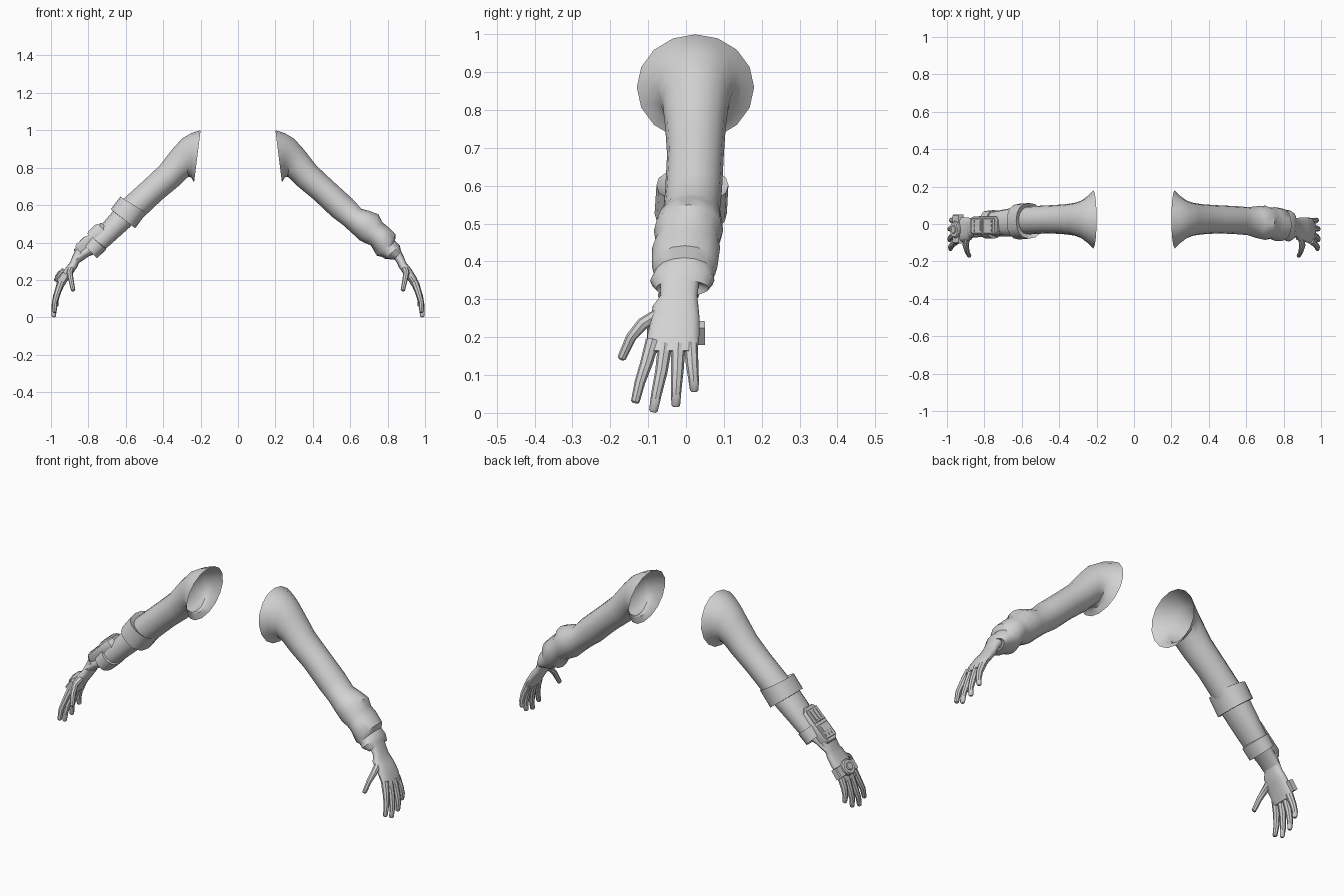
import bpy, bmesh, math
from mathutils import Vector, Matrix

if "Cube" in bpy.data.objects:
    bpy.data.objects.remove(bpy.data.objects["Cube"])

gray = bpy.data.materials.new("light_gray")
gray.diffuse_color = (0.65, 0.65, 0.65, 1)
gray.use_nodes = True
gray.node_tree.nodes["Principled BSDF"].inputs["Base Color"].default_value = gray.diffuse_color


def finish(name, bm, side):
    """Mirror to the given side and turn the bmesh into an object."""
    for v in bm.verts:
        v.co.x *= side
    bmesh.ops.recalc_face_normals(bm, faces=bm.faces[:])
    mesh = bpy.data.meshes.new(name)
    bm.to_mesh(mesh)
    bm.free()
    mesh.materials.append(gray)
    ob = bpy.data.objects.new(name, mesh)
    bpy.context.collection.objects.link(ob)
    return ob


def skin(bm, rings, cap_start=False, cap_end=False):
    loops = [[bm.verts.new(p) for p in r] for r in rings]
    for a, b in zip(loops, loops[1:]):
        for i in range(len(a)):
            j = (i + 1) % len(a)
            bm.faces.new((a[i], a[j], b[j], b[i]))
    if cap_start:
        bm.faces.new(loops[0])
    if cap_end:
        bm.faces.new(loops[-1])


def section(s, n=16, power=1.0):
    """Oval through an outer point, an inner point and a y range."""
    tx, tz, bx, bz, y0, y1 = s
    c = Vector(((tx + bx) / 2, (y0 + y1) / 2, (tz + bz) / 2))
    h = Vector(((tx - bx) / 2, 0, (tz - bz) / 2))
    w = Vector((0, (y1 - y0) / 2, 0))
    sp = lambda v: math.copysign(abs(v) ** power, v)
    return [c + h * sp(math.cos(i * math.tau / n)) + w * sp(math.sin(i * math.tau / n))
            for i in range(n)]


def sleeve(name, side, sections, n=16, power=1.0, cap=False):
    bm = bmesh.new()
    skin(bm, [section(s, n, power) for s in sections], cap_end=cap)
    return finish(name, bm, side)


def finger(name, side, pts, r0, r1):
    pts = [Vector(p) for p in pts]
    bm = bmesh.new()
    rings = []
    for k, p in enumerate(pts):
        d = (pts[min(k + 1, len(pts) - 1)] - pts[max(k - 1, 0)]).normalized()
        u = d.cross(Vector((0, 1, 0))).normalized()
        v = d.cross(u)
        r = r0 + (r1 - r0) * k / (len(pts) - 1)
        rings.append([p + (u * math.cos(a) + v * math.sin(a)) * r
                      for a in (math.tau * i / 8 for i in range(8))])
    # small rounded tip
    tip = pts[-1]
    rings.append([tip + (q - tip) * 0.6 + d * r1 * 0.4 for q in rings[-1]])
    skin(bm, rings, True, True)
    return finish(name, bm, side)


def frame(center, along):
    """Local x runs down the limb, local z points out of it."""
    d = Vector(along).normalized()
    y = Vector((0, 1, 0))
    n = Vector((-d.z, 0, d.x))
    m = Matrix((d, y, n)).transposed().to_4x4()
    return Matrix.Translation(center) @ m


def plate(name, mat, outline, z0, z1, inset=0.0):
    """Extruded outline, optionally with a chamfered top."""
    bm = bmesh.new()
    rings = [[Vector((x, y, z0)) for x, y in outline]]
    if inset:
        rings.append([Vector((x, y, z1 - inset)) for x, y in outline])
    c = sum((Vector((x, y, 0)) for x, y in outline), Vector()) / len(outline)
    top = []
    for x, y in outline:
        v = Vector((x, y, 0)) - c
        top.append(c + v * (1 - inset / max(v.length, 0.001)) + Vector((0, 0, z1)))
    rings.append(top)
    skin(bm, rings, True, True)
    bm.transform(mat)
    return finish(name, bm, -1)


def rect(x0, x1, y0, y1):
    return [(x0, y0), (x1, y0), (x1, y1), (x0, y1)]


# Upper sleeve, open at the shoulder
upper = [
    (.20, 1.0, .235, .72, -.13, .18), (.25, .985, .25, .748, -.10, .148),
    (.30, .955, .265, .752, -.075, .125), (.35, .90, .285, .735, -.062, .113),
    (.42, .81, .32, .70, -.055, .105), (.50, .735, .405, .63, -.05, .10),
    (.61, .635, .50, .54, -.055, .095)]
# Puffed lower sleeve of the plain arm
puffs = [
    (.66, .58, .56, .495, -.06, .09), (.70, .57, .61, .45, -.075, .095),
    (.752, .55, .65, .412, -.085, .098), (.77, .51, .685, .395, -.08, .088),
    (.80, .485, .71, .385, -.09, .09), (.843, .442, .743, .328, -.09, .083),
    (.84, .41, .765, .325, -.083, .073), (.865, .385, .787, .313, -.095, .075),
    (.872, .35, .832, .308, -.08, .06), (.86, .355, .83, .325, -.06, .03)]
sleeve("puffed_sleeve", 1, upper + puffs)
sleeve("upper_sleeve", -1, upper + [(.65, .59, .545, .50, -.055, .095)])

# Hands
palm = [
    (.865, .37, .82, .33, -.068, .035), (.888, .32, .85, .292, -.068, .03),
    (.897, .295, .86, .268, -.088, .033), (.927, .258, .883, .235, -.093, .036),
    (.955, .212, .912, .195, -.102, .035), (.972, .165, .936, .157, -.105, .03)]
fingers = {
    "thumb": [(.893, -.065, .262), (.90, -.115, .235), (.893, -.145, .20), (.881, -.17, .145)],
    "index_finger": [(.945, -.088, .19), (.966, -.105, .13), (.98, -.122, .08), (.981, -.134, .03)],
    "middle_finger": [(.95, -.055, .18), (.971, -.065, .11), (.984, -.078, .05), (.985, -.086, .006)],
    "ring_finger": [(.95, -.02, .18), (.973, -.023, .11), (.984, -.026, .06), (.982, -.027, .02)],
    "little_finger": [(.945, .013, .18), (.966, .016, .13), (.975, .02, .09), (.972, .022, .06)]}
for side, tag in ((1, "right"), (-1, "left")):
    sleeve(tag + "_hand", side, palm, power=0.8, cap=True)
    for name, pts in fingers.items():
        finger(tag + "_" + name, side, pts, 0.019, 0.0115)

# Armoured forearm of the other arm
sleeve("elbow_cuff", -1, [
    (.615, .625, .51, .55, -.055, .09), (.63, .645, .489, .558, -.078, .112),
    (.68, .578, .55, .476, -.083, .108), (.665, .565, .565, .488, -.06, .09)], power=0.85)
sleeve("bracer", -1, [
    (.64, .59, .55, .515, -.06, .09), (.675, .56, .578, .482, -.066, .09),
    (.79, .425, .705, .368, -.066, .068)], n=12, power=0.85)
sleeve("wrist_cuff", -1, [
    (.78, .425, .71, .375, -.055, .055), (.79, .438, .705, .362, -.078, .075),
    (.826, .388, .754, .316, -.078, .07), (.815, .385, .765, .335, -.055, .045)], power=0.85)
sleeve("glove_cuff", -1, [
    (.81, .40, .75, .345, -.066, .055), (.85, .36, .80, .325, -.07, .042),
    (.888, .322, .846, .293, -.074, .034)])

# Forearm control panel
fm = frame((.80, -.01, .428), (.7, 0, -.7))
hexa = [(-.105, -.03), (-.085, -.05), (.08, -.05), (.105, -.03),
        (.105, .03), (.08, .05), (-.085, .05), (-.105, .03)]
plate("panel_base", fm, hexa, -.03, .01, .006)
plate("panel_block", fm, rect(-.085, -.01, -.04, .04), .008, .019, .004)
plate("panel_screen_frame", fm, rect(.005, .085, -.04, .04), .008, .016, .003)
plate("panel_screen", fm, rect(.015, .05, -.028, .028), .012, .019)
for i in range(3):
    y = -.024 + i * .024
    plate("panel_key", fm, rect(.06, .073, y - .008, y + .008), .012, .02)
    plate("panel_rib", fm, rect(-.075, -.02, y - .006, y + .006), .017, .023)

# Hand plate with round emitter
hm = frame((.943, -.03, .217), (.55, 0, -.75))
plate("knuckle_strap", hm, rect(-.025, .03, -.073, .08), -.022, .012, .005)
disc = [(.042 * math.cos(math.tau * (i + .5) / 10), .045 * math.sin(math.tau * (i + .5) / 10))
        for i in range(10)]
plate("hand_disc", hm, disc, 0, .026, .006)
plate("hand_disc_core", hm, [(x * .5, y * .5) for x, y in disc], .024, .031, .003)

# Smooth the soft surfaces, keep hard edges
for ob in bpy.context.scene.objects:
    ob.select_set(True)
    bpy.context.view_layer.objects.active = ob
bpy.ops.object.shade_smooth_by_angle(angle=math.radians(40))
